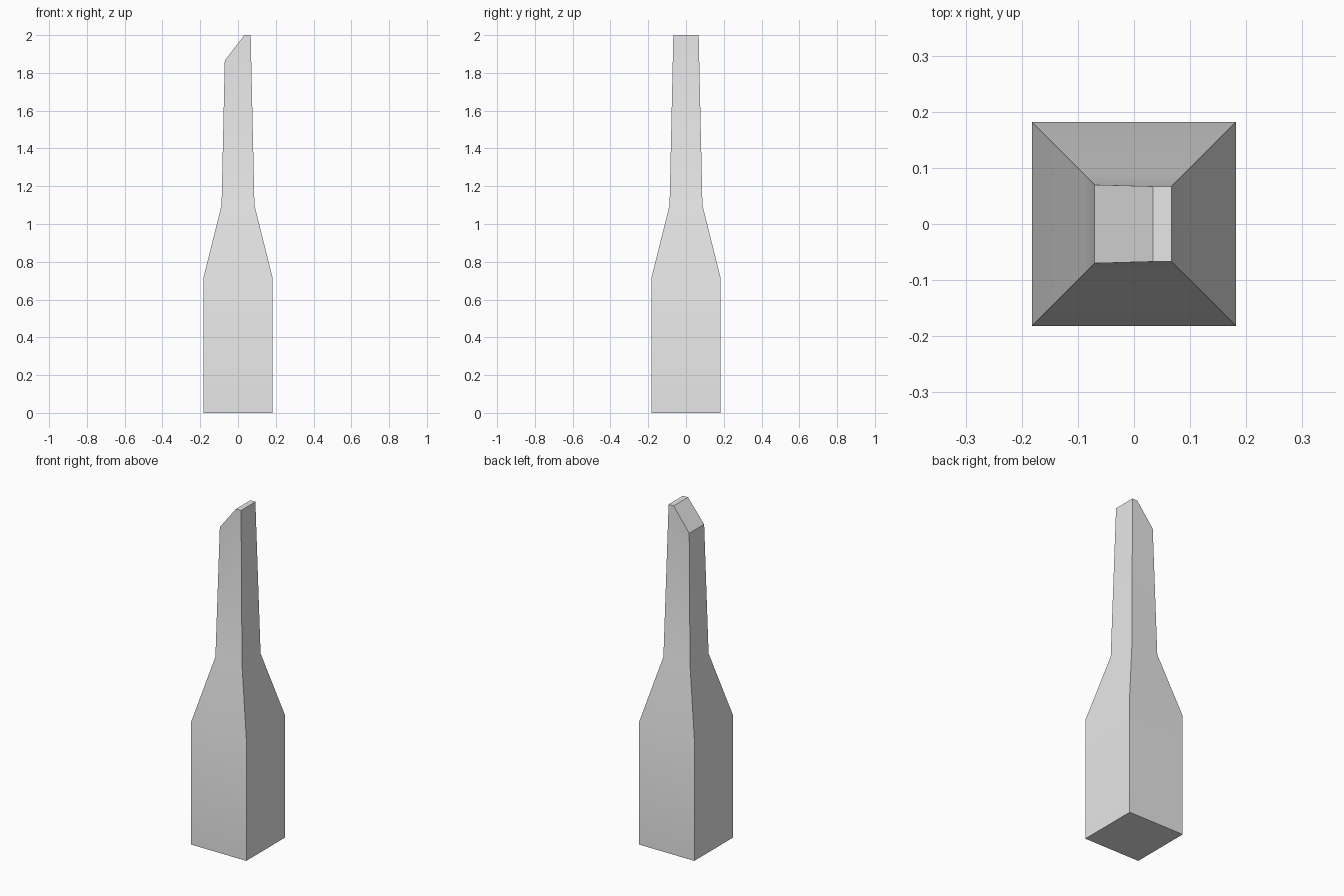
import bpy, bmesh, math
from mathutils import Vector

cube = bpy.data.objects.get("Cube")
if cube:
    bpy.data.objects.remove(cube, do_unlink=True)

# Plain grey material
grey = bpy.data.materials.new("light_grey")
grey.use_nodes = True
colour = (0.8, 0.8, 0.8, 1)
grey.diffuse_color = colour
grey.node_tree.nodes["Principled BSDF"].inputs["Base Color"].default_value = colour

# Square sections as (height, half width): base, shoulder, neck, tip
sections = [(0, 0.182), (0.72, 0.182), (1.1, 0.087), (2, 0.067)]
corners = [(-1, -1), (1, -1), (1, 1), (-1, 1)]

bm = bmesh.new()
rings = [[bm.verts.new((x * h, y * h, z)) for x, y in corners] for z, h in sections]
for low, high in zip(rings, rings[1:]):
    for i in range(4):
        j = (i + 1) % 4
        bm.faces.new((low[i], low[j], high[j], high[i]))
bm.faces.new(rings[0][::-1])
bm.faces.new(rings[-1])

# Slanted cut across the tip, on the right side
tip_edge, side_edge = Vector((0.034, 0, 2)), Vector((-0.071, 0, 1.865))
slope = tip_edge - side_edge
normal = Vector((-slope.z, 0, slope.x))
cut = bmesh.ops.bisect_plane(bm, geom=bm.verts[:] + bm.edges[:] + bm.faces[:],
                             plane_co=tip_edge, plane_no=normal, clear_outer=True)
rim = [e for e in cut["geom_cut"] if isinstance(e, bmesh.types.BMEdge)]
bmesh.ops.contextual_create(bm, geom=rim)
bmesh.ops.recalc_face_normals(bm, faces=bm.faces[:])

mesh = bpy.data.meshes.new("tapered_tower")
bm.to_mesh(mesh)
bm.free()
mesh.materials.append(grey)
tower = bpy.data.objects.new("tapered_tower", mesh)
bpy.context.collection.objects.link(tower)

# Soft shading along the sides, sharp corners
bpy.ops.object.select_all(action="DESELECT")
tower.select_set(True)
bpy.context.view_layer.objects.active = tower
bpy.ops.object.shade_smooth_by_angle(angle=math.radians(30))
